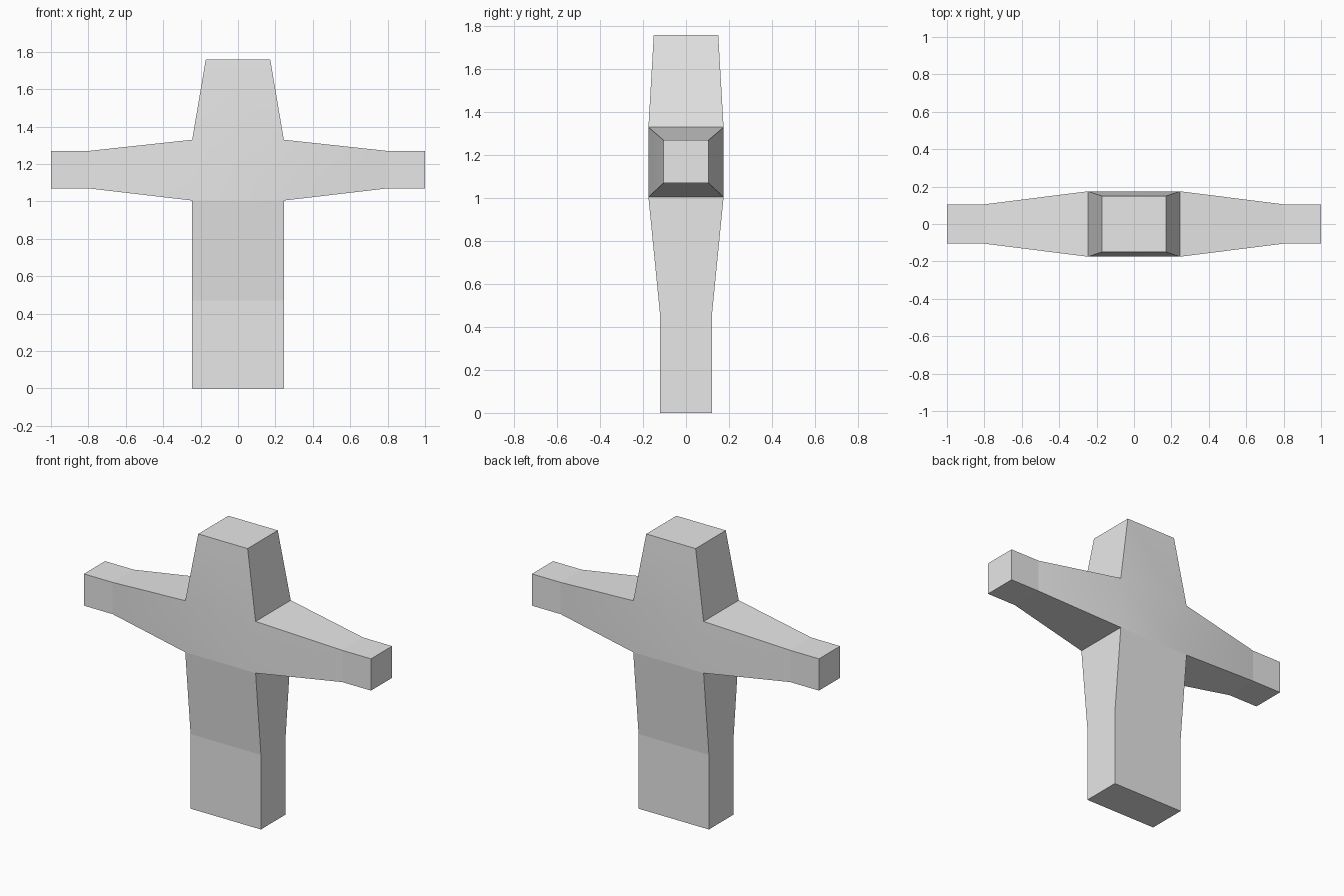
import bpy
import bmesh
import math
from mathutils import Vector

cube = bpy.data.objects.get("Cube")
if cube:
    bpy.data.objects.remove(cube, do_unlink=True)

# Single plain grey material
GREY = (0.8, 0.8, 0.8, 1.0)
mat = bpy.data.materials.new("plain grey")
mat.use_nodes = True
mat.diffuse_color = GREY
mat.node_tree.nodes["Principled BSDF"].inputs["Base Color"].default_value = GREY

# Torso core: half width, half depth, bottom, top
HX, HY, Z0, Z1 = 0.245, 0.175, 1.005, 1.33
bm = bmesh.new()
bmesh.ops.create_cube(bm, size=2.0)
for v in bm.verts:
    v.co = (v.co.x * HX, v.co.y * HY, Z1 if v.co.z > 0 else Z0)


def sign(n):
    return 1 if n > 0 else -1


def extrude_limb(direction, sections):
    """Extrude the core face pointing along direction through each section.
    A section is (half width or reach in x, half depth, low z, high z)."""
    bm.normal_update()
    face = max(bm.faces, key=lambda f: f.normal.dot(Vector(direction)))
    for hx, hy, low, high in sections:
        middle = face.calc_center_median().z
        face = bmesh.ops.extrude_discrete_faces(bm, faces=[face])["faces"][0]
        for v in face.verts:
            v.co = (sign(v.co.x) * hx, sign(v.co.y) * hy,
                    high if v.co.z > middle else low)
    return face


# Arms: tapered upper part and straight tip
arm = [(0.80, 0.105, 1.07, 1.27), (1.0, 0.105, 1.07, 1.27)]
extrude_limb((1, 0, 0), arm)
extrude_limb((-1, 0, 0), arm)
# Head: tapered block
extrude_limb((0, 0, 1), [(0.172, 0.15, 1.76, 1.76)])
# Lower body: tapered front to back, then straight to the ground
extrude_limb((0, 0, -1), [(HX, 0.122, 0.47, 0.47), (HX, 0.122, 0.0, 0.0)])

# Smooth only the gentle bends around the torso
bmesh.ops.recalc_face_normals(bm, faces=bm.faces)
for f in bm.faces:
    f.smooth = True
for e in bm.edges:
    limb_seam = all(v.co.z < Z0 + 0.001 or abs(v.co.x) > 0.79 for v in e.verts)
    if limb_seam or e.calc_face_angle(0.0) > math.radians(30):
        e.smooth = False

mesh = bpy.data.meshes.new("figure_body")
bm.to_mesh(mesh)
bm.free()
mesh.materials.append(mat)
body = bpy.data.objects.new("figure_body", mesh)
bpy.context.collection.objects.link(body)
